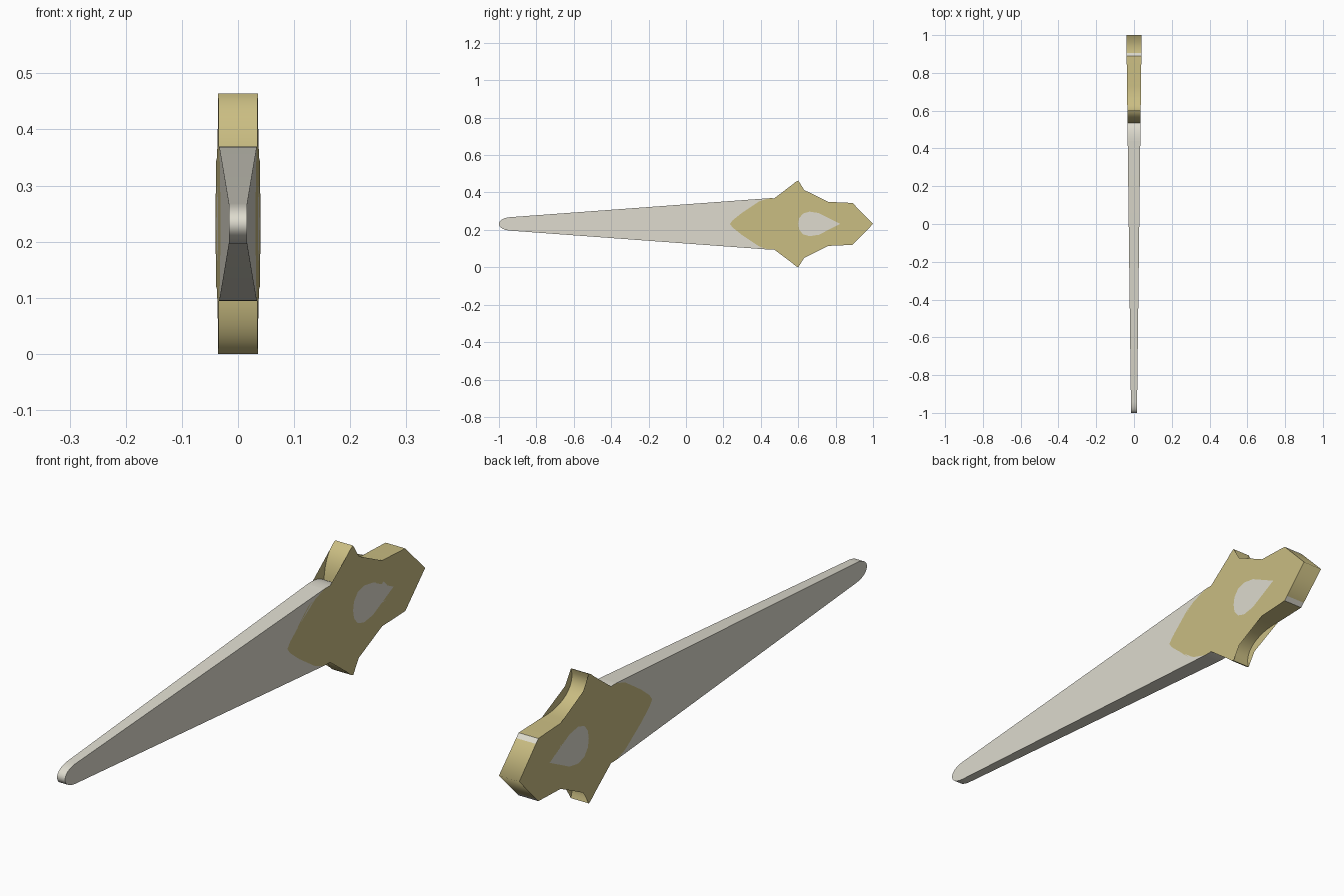
import bpy, bmesh
from mathutils import Vector
from mathutils.geometry import interpolate_bezier

MID_Z = 0.232

cube = bpy.data.objects.get("Cube")
if cube:
    bpy.data.objects.remove(cube)


def material(name, rgb):
    m = bpy.data.materials.new(name)
    m.use_nodes = True
    m.diffuse_color = (*rgb, 1)
    m.node_tree.nodes["Principled BSDF"].inputs["Base Color"].default_value = (*rgb, 1)
    return m


GREY = material("pale grey", (0.73, 0.71, 0.62))
GOLD = material("dull gold", (0.59, 0.51, 0.225))


def bezier(a, b, c, d, n=12):
    a, b, c, d = (Vector(p) for p in (a, b, c, d))
    return [(p.x, p.y) for p in interpolate_bezier(a, b, c, d, n)]


def half_thickness(y):
    return 0.028 + 0.0123 * y


def quarter_plate(name, rim, inner, side, rim_colour):
    """Upper quarter: flat side face plus edge strip, mirrored in x and z."""
    bm = bmesh.new()
    outer = [bm.verts.new((half_thickness(y), y, z)) for y, z in rim]
    rest = [bm.verts.new((half_thickness(y), y, z)) for y, z in inner]
    face = bm.faces.new((outer + rest)[::-1])
    face.material_index = (GREY, GOLD).index(side)
    if rim_colour:
        centre = [bm.verts.new((0, y, z)) for y, z in rim]
        for i in range(len(rim) - 1):
            f = bm.faces.new((outer[i], outer[i + 1], centre[i + 1], centre[i]))
            f.material_index = (GREY, GOLD).index(rim_colour((rim[i][0] + rim[i + 1][0]) / 2))
    bmesh.ops.triangulate(bm, faces=[face])
    mesh = bpy.data.meshes.new(name)
    bm.to_mesh(mesh)
    bm.free()
    mesh.materials.append(GREY)
    mesh.materials.append(GOLD)
    ob = bpy.data.objects.new(name, mesh)
    ob.location.z = MID_Z
    bpy.context.collection.objects.link(ob)
    bpy.ops.object.select_all(action="DESELECT")
    ob.select_set(True)
    bpy.context.view_layer.objects.active = ob
    bpy.ops.object.shade_smooth_by_angle(angle=0.5)
    mirror = ob.modifiers.new("Mirror", "MIRROR")
    mirror.use_axis = (True, False, True)
    mirror.merge_threshold = 0.0001
    return ob


# Boundary between the blade and the pointed gold collar
collar = [(0.235, 0), (0.25, 0.02), (0.30, 0.06), (0.35, 0.108), (0.365, 0.117),
          (0.39, 0.12), (0.44, 0.137)]

# Blade: rounded tip and long straight taper
blade_rim = bezier((-1, 0), (-1, 0.02), (-0.975, 0.033), (-0.94, 0.036)) + [collar[-1]]
quarter_plate("blade", blade_rim, collar[-2::-1], GREY, lambda y: GREY)

# Hilt: collar shoulder, curved guard horns, grip and pointed pommel
hilt_rim = bezier(collar[-1], (0.48, 0.139), (0.515, 0.132), (0.535, 0.115))
hilt_rim += bezier((0.535, 0.115), (0.54, 0.17), (0.56, 0.215), (0.6, 0.232))[1:]
hilt_rim += bezier((0.6, 0.232), (0.575, 0.17), (0.635, 0.122), (0.73, 0.117))[1:]
hilt_rim += [(0.80, 0.116), (0.89, 0.112), (0.904, 0.098), (1, 0)]

# Teardrop inlay set into the hilt
inlay = [(0.60, 0), (0.605, 0.03), (0.625, 0.055), (0.66, 0.066), (0.71, 0.058),
         (0.77, 0.04), (0.815, 0.02), (0.825, 0)]


def hilt_edge(y):
    return GREY if y < 0.535 or 0.89 < y < 0.904 else GOLD


quarter_plate("hilt", hilt_rim, inlay[::-1] + collar[:-1], GOLD, hilt_edge)
quarter_plate("hilt_inlay", inlay, [], GREY, None)
